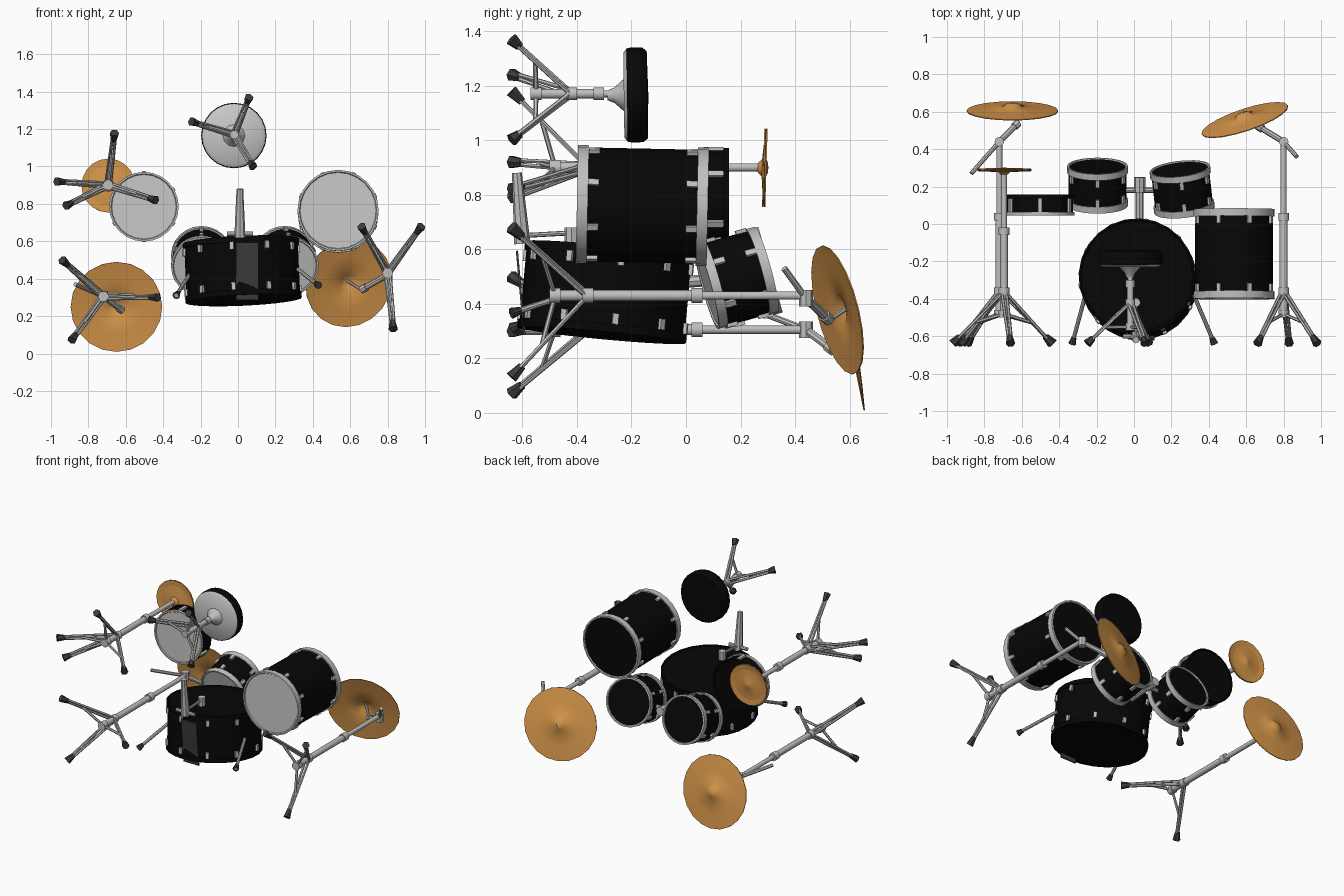
import bpy, bmesh, math
from mathutils import Vector, Matrix

if "Cube" in bpy.data.objects:
    bpy.data.objects.remove(bpy.data.objects["Cube"])

def mat(name, c):
    m = bpy.data.materials.new(name)
    m.diffuse_color = (*c, 1)
    m.use_nodes = True
    m.node_tree.nodes["Principled BSDF"].inputs["Base Color"].default_value = m.diffuse_color
    return m

BLACK = mat("black shell", (0.002, 0.002, 0.002))
CHROME = mat("chrome grey", (0.52, 0.52, 0.51))
HEAD = mat("pale drum head", (0.58, 0.58, 0.57))
BRASS = mat("cymbal brass", (0.68, 0.31, 0.07))
RUBBER = mat("rubber grey", (0.045, 0.045, 0.045))
ALL = [BLACK, CHROME, HEAD, BRASS, RUBBER]
B, C, H, Y, R = range(5)

def finish(bm, name, smooth=True):
    bmesh.ops.recalc_face_normals(bm, faces=bm.faces)
    me = bpy.data.meshes.new(name)
    bm.to_mesh(me)
    bm.free()
    for m in ALL:
        me.materials.append(m)
    ob = bpy.data.objects.new(name, me)
    bpy.context.collection.objects.link(ob)
    if smooth:
        bpy.ops.object.select_all(action='DESELECT')
        bpy.context.view_layer.objects.active = ob
        ob.select_set(True)
        bpy.ops.object.shade_smooth_by_angle(angle=math.radians(40))
    return ob

def frame(a, b):
    a, b = Vector(a), Vector(b)
    q = (b - a).to_track_quat('Z', 'Y')
    return Matrix.Translation(a) @ q.to_matrix().to_4x4(), (b - a).length

def add_lathe(bm, M, prof, mats, n):
    # spin (radius, height) points around local z; one colour per segment
    rings = []
    for r, h in prof:
        if r < 1e-5:
            rings.append([bm.verts.new(M @ Vector((0, 0, h)))])
        else:
            rings.append([bm.verts.new(M @ Vector((r * math.cos(t), r * math.sin(t), h)))
                          for t in (2 * math.pi * i / n for i in range(n))])
    for k in range(len(rings) - 1):
        p, q = rings[k], rings[k + 1]
        if len(p) == len(q) == 1:
            continue
        for i in range(n):
            j = (i + 1) % n
            vs = [p[i % len(p)], p[j % len(p)], q[j % len(q)], q[i % len(q)]]
            f = bm.faces.new(list(dict.fromkeys(vs)))
            f.material_index = mats[k]

def add_rod(bm, a, b, r, m=C, n=8, r2=None):
    M, L = frame(a, b)
    add_lathe(bm, M, [(0, 0), (r, 0), (r2 or r, L), (0, L)], [m] * 3, n)

def add_box(bm, M, size, m):
    g = bmesh.ops.create_cube(bm, size=1, matrix=M @ Matrix.Diagonal((*size, 1)))
    for f in {f for v in g['verts'] for f in v.link_faces}:
        f.material_index = m

def drum(name, a, b, r, low=H, high=B, low_rim=C, high_rim=C, rim=0.035, lugs=6, n=24):
    # drum from end a to end b with hoops, heads and lugs
    M, L = frame(a, b)
    bm = bmesh.new()
    s = r - 0.008
    prof = [(0, 0.006), (r - 0.014, 0.006), (r - 0.01, 0), (r, 0), (r, rim), (s, rim), (s, L - rim),
            (r, L - rim), (r, L), (r - 0.01, L), (r - 0.014, L - 0.006), (0, L - 0.006)]
    mats = [low, low_rim, low_rim, low_rim, low_rim, B, high_rim, high_rim, high_rim, high_rim, high]
    add_lathe(bm, M, prof, mats, n)
    for i in range(lugs):
        Rz = Matrix.Rotation(2 * math.pi * (i + 0.5) / lugs, 4, 'Z')
        for h in (rim + 0.02, L - rim - 0.02):
            add_box(bm, M @ Rz @ Matrix.Translation((r - 0.003, 0, h)), (0.014, 0.022, 0.04), C)
    return finish(bm, name)

# Drums (this kit lies on its front: kit "up" is +y)
bass_a, bass_b = (0.03, -0.31, 0.285), (0.015, -0.28, 0.60)
drum("bass_drum", bass_a, bass_b, 0.312, B, B, B, B, 0.03, 10)
drum("floor_tom", (0.535, -0.40, 0.765), (0.535, 0.08, 0.755), 0.217, rim=0.04, lugs=8)
drum("left_rack_tom", (-0.195, 0.10, 0.465), (-0.195, 0.31, 0.525), 0.163)
drum("right_rack_tom", (0.27, 0.075, 0.465), (0.245, 0.295, 0.525), 0.163)
drum("snare_drum", (-0.503, 0.045, 0.785), (-0.503, 0.157, 0.785), 0.186, rim=0.02, high_rim=B)

# Grey band along the underside of the bass drum
bm = bmesh.new()
add_box(bm, Matrix.Translation((0.05, -0.606, 0.44)) @ Matrix.Rotation(0.09, 4, 'X'), (0.12, 0.008, 0.31), R)
finish(bm, "bass_underside_band", False)

# Bass drum spurs with rubber tips
for side, top, foot in (("left", (-0.26, -0.38, 0.42), (-0.33, -0.64, 0.31)),
                        ("right", (0.32, -0.38, 0.45), (0.43, -0.64, 0.365))):
    bm = bmesh.new()
    t, f = Vector(top), Vector(foot)
    add_rod(bm, t, f, 0.011)
    add_rod(bm, t.lerp(f, 0.87), f, 0.013, R, 8, 0.021)
    finish(bm, side + "_bass_spur")

# Tom holder on top of the bass drum
bm = bmesh.new()
add_rod(bm, (0.03, 0.0, 0.48), (0.03, 0.235, 0.50), 0.022)
add_rod(bm, (0.03, 0.17, 0.495), (0.03, 0.25, 0.50), 0.031)
add_rod(bm, (-0.06, 0.18, 0.49), (0.12, 0.18, 0.49), 0.014)
finish(bm, "tom_holder")

# Bass pedal with footboard, beater and frame
bm = bmesh.new()
add_rod(bm, (0.01, -0.60, 0.62), (0.01, -0.62, 0.88), 0.03, C, 8, 0.018)
add_rod(bm, (-0.06, -0.60, 0.64), (0.08, -0.60, 0.64), 0.013)
add_rod(bm, (0.01, -0.60, 0.65), (0.01, -0.42, 0.66), 0.009)
add_rod(bm, (0.01, -0.42, 0.62), (0.01, -0.42, 0.68), 0.025)
finish(bm, "bass_pedal")

def cymbal(name, c, normal, r, rise, bell):
    M, _ = frame(c, Vector(c) + Vector(normal))
    bm = bmesh.new()
    up = [(r, 0), (r * .6, rise * .45), (r * .22, rise * .75), (r * .13, rise + bell * .7), (0, rise + bell)]
    down = [(x, h - 0.005) for x, h in reversed(up)]
    add_lathe(bm, M, up + down + [up[0]], [Y] * 10, 20)
    return finish(bm, name)

# Cymbals
cymbal("left_crash", (-0.65, 0.607, 0.25), (0, 0.98, 0.2), 0.245, 0.022, 0.02)
cymbal("right_crash", (0.592, 0.558, 0.378), (-0.31, 0.93, 0.24), 0.243, 0.022, 0.02)
cymbal("hi_hat_top", (-0.693, 0.288, 0.898), (0, 1, -0.03), 0.144, 0.008, 0.006)
cymbal("hi_hat_bottom", (-0.693, 0.29, 0.898), (0, -1, 0.03), 0.144, 0.016, 0.014)

def stand(name, x, z, top, feet, hub=-0.36, r=0.021, low=-0.50):
    # upright tube with doubled legs, braces and rubber feet
    bm = bmesh.new()
    add_rod(bm, (x, low, z), (x, (top + hub) / 2, z), r, C, 10)
    add_rod(bm, (x, (top + hub) / 2, z), (x, top, z), r * 0.75, C, 10)
    for h in (hub, low + 0.02, (top + hub) / 2):
        add_rod(bm, (x, h - 0.02, z), (x, h + 0.02, z), r * 1.35, C, 10)
    for fx, fz in feet:
        foot, head = Vector((fx, -0.64, fz)), Vector((x, hub, z))
        d = foot - head
        side = Vector((-d.z, 0, d.x)).normalized() * 0.013
        tip = head.lerp(foot, 0.92)
        for s in (side, -side):
            add_rod(bm, head + s, tip + s * 0.6, 0.0085, C, 6)
        add_rod(bm, (x, low + 0.02, z), head.lerp(foot, 0.6), 0.009, C, 6)
        add_rod(bm, head.lerp(foot, 0.86), foot, 0.016, R, 6, 0.025)
    return finish(bm, name)

# Stands and stool base
stand("left_crash_stand", -0.72, 0.305, 0.44, [(-0.94, 0.50), (-0.43, 0.30), (-0.89, 0.07)])
stand("right_crash_stand", 0.80, 0.43, 0.44, [(0.66, 0.68), (0.98, 0.68), (0.83, 0.13)])
stand("hi_hat_stand", -0.695, 0.90, 0.28, [(-0.97, 0.92), (-0.66, 1.18), (-0.44, 0.82), (-0.92, 0.79)])
stand("stool_base", -0.02, 1.17, -0.22, [(-0.25, 1.24), (0.06, 1.37), (0.08, 1.0)], hub=-0.42, r=0.018, low=-0.57)

# Cymbal booms: tail, joint, tip, cymbal centre
for side, pts in (("left", [(-0.87, 0.27, 0.37), (-0.72, 0.44, 0.305), (-0.62, 0.54, 0.23), (-0.65, 0.64, 0.257)]),
                  ("right", [(0.87, 0.36, 0.53), (0.80, 0.44, 0.42), (0.66, 0.525, 0.34), (0.582, 0.60, 0.39)])):
    bm = bmesh.new()
    for (p, q), w in zip(zip(pts, pts[1:]), (0.012, 0.016, 0.009)):
        add_rod(bm, p, q, w)
    j = Vector(pts[1])
    add_rod(bm, j - Vector((0, 0, 0.03)), j + Vector((0, 0, 0.03)), 0.026)
    add_rod(bm, Vector(pts[2]).lerp(Vector(pts[1]), 0.2), pts[2], 0.022)
    finish(bm, side + "_boom_arm")

# Stool seat with pale underside and flared socket
bm = bmesh.new()
M, _ = frame((-0.022, -0.228, 1.165), (-0.022, 0, 1.168))
add_lathe(bm, M, [(0, 0), (0.155, 0), (0.171, 0.012), (0.175, 0.03), (0.173, 0.07), (0.16, 0.086), (0, 0.09)],
          [H, H, B, B, B, B], 24)
add_lathe(bm, M, [(0.018, -0.06), (0.028, -0.035), (0.06, 0.001)], [C, C], 12)
finish(bm, "stool_seat")
